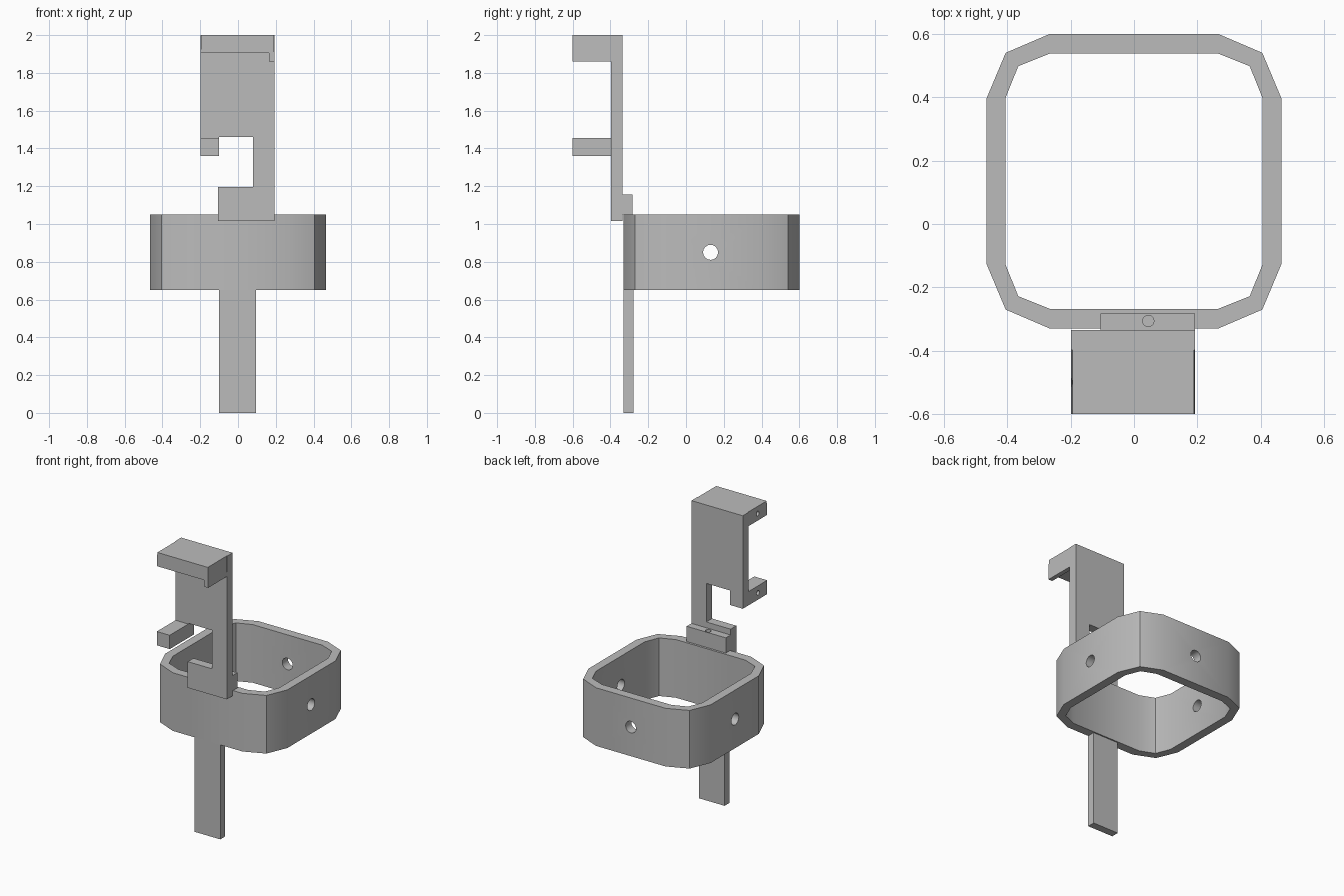
import bpy, bmesh, math
from mathutils import Matrix

default = bpy.data.objects.get("Cube")
if default:
    bpy.data.objects.remove(default)

grey = bpy.data.materials.new("plain grey")
grey.use_nodes = True
colour = (0.5, 0.5, 0.5, 1)
grey.diffuse_color = colour
grey.node_tree.nodes["Principled BSDF"].inputs["Base Color"].default_value = colour


def finish(name, bm):
    bmesh.ops.recalc_face_normals(bm, faces=bm.faces)
    mesh = bpy.data.meshes.new(name)
    bm.to_mesh(mesh)
    bm.free()
    mesh.materials.append(grey)
    obj = bpy.data.objects.new(name, mesh)
    bpy.context.collection.objects.link(obj)
    return obj


def prism(name, outline, start, end, place):
    """Sweep an outline from start to end; place maps (u, v, depth) to a point."""
    bm = bmesh.new()
    near, far = [[bm.verts.new(place(u, v, d)) for u, v in outline] for d in (start, end)]
    bm.faces.new(near)
    bm.faces.new(far[::-1])
    for i in range(len(outline)):
        bm.faces.new((near[i - 1], near[i], far[i], far[i - 1]))
    return finish(name, bm)


def upright(u, v, d):
    return (u, v, d)


def frontal(u, v, d):
    return (u, d, v)


def box(name, x, y, z):
    return prism(name, [(x[0], y[0]), (x[1], y[0]), (x[1], y[1]), (x[0], y[1])],
                 z[0], z[1], upright)


def cut(obj, cutter):
    cutter.hide_render = True
    mod = obj.modifiers.new("cut", "BOOLEAN")
    mod.operation = "DIFFERENCE"
    mod.solver = "EXACT"
    mod.object = cutter
    bpy.context.view_layer.objects.active = obj
    bpy.ops.object.modifier_apply(modifier=mod.name)
    bpy.data.objects.remove(cutter)


def drill(obj, centre, axis, radius, length):
    bm = bmesh.new()
    bmesh.ops.create_cone(bm, cap_ends=True, segments=16, radius1=radius,
                          radius2=radius, depth=length)
    turn = {"x": Matrix.Rotation(math.pi / 2, 4, "Y"),
            "y": Matrix.Rotation(math.pi / 2, 4, "X"),
            "z": Matrix.Identity(4)}[axis]
    bmesh.ops.transform(bm, matrix=Matrix.Translation(centre) @ turn, verts=bm.verts)
    cut(obj, finish("drill_cutter", bm))


def rounded_loop(quarter, mid):
    """Mirror one quarter outline in x and y around the ring centre."""
    back = [(x, mid + y) for x, y in quarter]
    front = [(x, mid - y) for x, y in reversed(quarter)]
    half = back + front
    return half + [(-x, y) for x, y in reversed(half)]


# Ring band with screw holes on both sides and the back
mid = 0.135
ring = prism("ring", rounded_loop([(0.265, 0.465), (0.405, 0.405), (0.465, 0.262)], mid),
             0.65, 1.05, upright)
cut(ring, prism("bore_cutter",
                rounded_loop([(0.265, 0.403), (0.365, 0.363), (0.405, 0.264)], mid),
                0.5, 1.2, upright))
drill(ring, (0, 0.13, 0.85), "x", 0.04, 1.2)
drill(ring, (0, 0.57, 0.85), "y", 0.04, 0.3)

# Handle hanging below the front wall
box("handle", (-0.1, 0.096), (-0.33, -0.277), (0, 0.65))

# Stepped back plate with a column and foot
prism("back_plate",
      [(-0.105, 1.015), (0.193, 1.015), (0.193, 2), (-0.198, 2), (-0.198, 1.36),
       (-0.1, 1.36), (-0.1, 1.46), (0.08, 1.46), (0.08, 1.195), (-0.105, 1.195)],
      -0.397, -0.335, frontal)

# Foot block resting on the ring rim
foot = box("foot_block", (-0.105, 0.193), (-0.336, -0.283), (1.05, 1.155))
drill(foot, (0.045, -0.306, 1.12), "z", 0.018, 0.12)

# Upper lip with its side tab, and lower hook, each with a small blind hole
lip = prism("upper_lip",
            [(-0.198, 1.905), (0.163, 1.905), (0.163, 1.86), (0.193, 1.86),
             (0.19, 2), (-0.194, 2)], -0.6, -0.396, frontal)
hook = box("lower_hook", (-0.198, -0.1), (-0.6, -0.396), (1.36, 1.455))
for part, z in ((lip, 1.952), (hook, 1.407)):
    drill(part, (-0.198, -0.5, z), "x", 0.016, 0.12)

# Soften shallow bends, keep hard corners
bpy.ops.object.select_all(action="DESELECT")
ring.select_set(True)
bpy.context.view_layer.objects.active = ring
bpy.ops.object.shade_smooth_by_angle(angle=math.radians(30))
